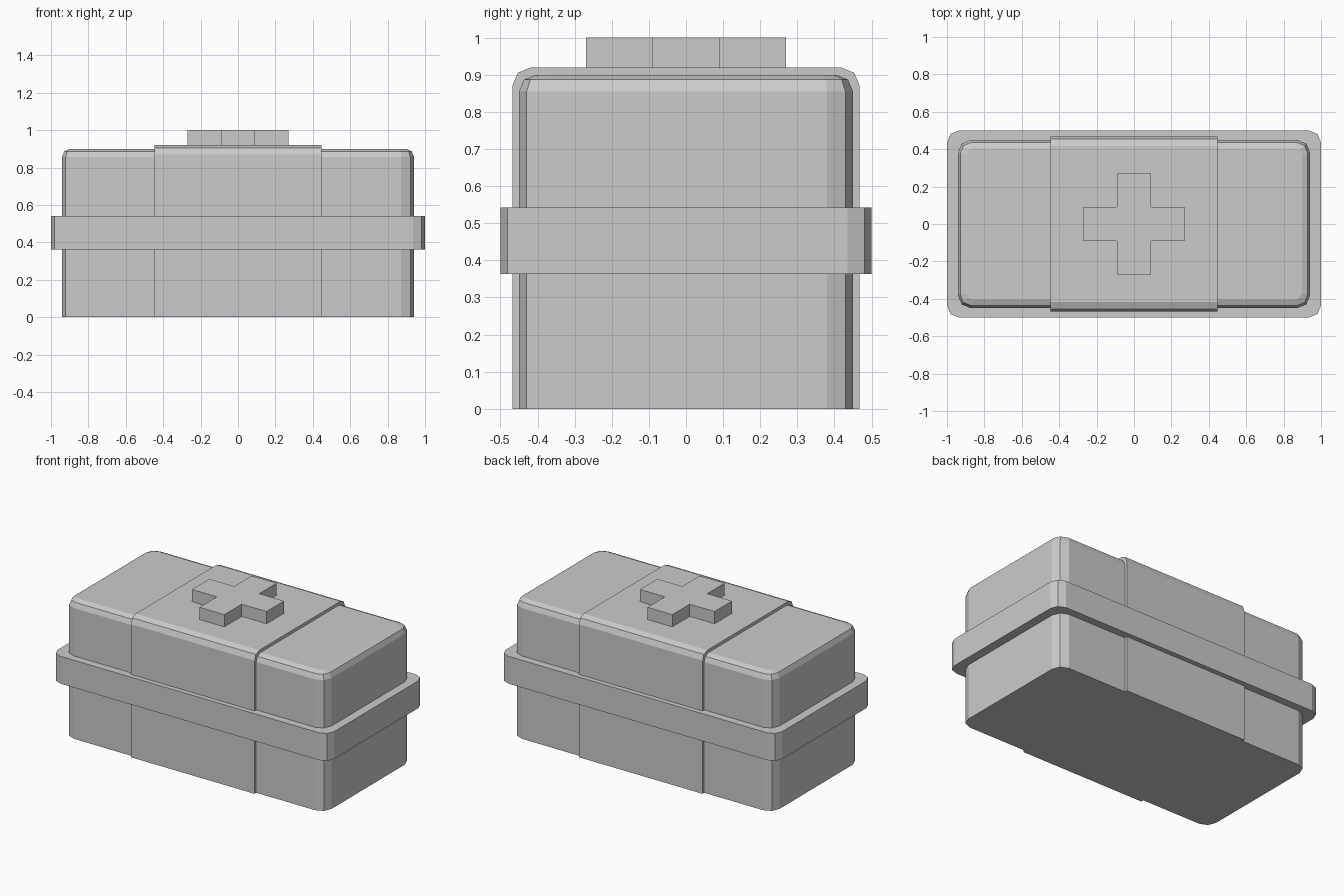
import bpy, bmesh

if "Cube" in bpy.data.objects:
    bpy.data.objects.remove(bpy.data.objects["Cube"])


def finish(bm, name):
    bmesh.ops.recalc_face_normals(bm, faces=bm.faces[:])
    mesh = bpy.data.meshes.new(name)
    bm.to_mesh(mesh)
    bm.free()
    obj = bpy.data.objects.new(name, mesh)
    bpy.context.collection.objects.link(obj)
    return obj


def bevel(bm, edges, width):
    bmesh.ops.bevel(bm, geom=edges, offset=width, offset_type='OFFSET',
                    segments=2, profile=0.5, affect='EDGES')


def box(hx, hy, z0, z1):
    bm = bmesh.new()
    bmesh.ops.create_cube(bm, size=2)
    for v in bm.verts:
        v.co = (v.co.x * hx, v.co.y * hy, z1 if v.co.z > 0 else z0)
    return bm


def upright_edges(bm):
    return [e for e in bm.edges if abs(e.verts[0].co.z - e.verts[1].co.z) > 0.01]


def top_edges(bm, z):
    return [e for e in bm.edges if all(abs(v.co.z - z) < 1e-4 for v in e.verts)]


# Case body: rounded corners and softened top rim
bm = box(0.942, 0.45, 0, 0.90)
bevel(bm, upright_edges(bm), 0.07)
bevel(bm, top_edges(bm, 0.90), 0.045)
finish(bm, "case_body")

# Wide strap over the middle, rounded along its two long top edges
bm = box(0.447, 0.468, 0, 0.92)
bevel(bm, [e for e in top_edges(bm, 0.92)
           if abs(e.verts[0].co.x - e.verts[1].co.x) > 0.1], 0.05)
finish(bm, "center_strap")

# Belt around the case
bm = box(1.0, 0.5, 0.363, 0.542)
bevel(bm, upright_edges(bm), 0.065)
finish(bm, "rim_belt")

# Raised cross on the lid, extruded from its outline
a, w = 0.27, 0.09
outline = [(w, -a), (w, -w), (a, -w), (a, w), (w, w), (w, a),
           (-w, a), (-w, w), (-a, w), (-a, -w), (-w, -w), (-w, -a)]
bm = bmesh.new()
base = bm.faces.new([bm.verts.new((x, y, 0.91)) for x, y in outline])
top = bmesh.ops.extrude_face_region(bm, geom=[base], use_keep_orig=True)
bmesh.ops.translate(bm, vec=(0, 0, 0.09),
                    verts=[g for g in top["geom"] if isinstance(g, bmesh.types.BMVert)])
finish(bm, "lid_cross")
